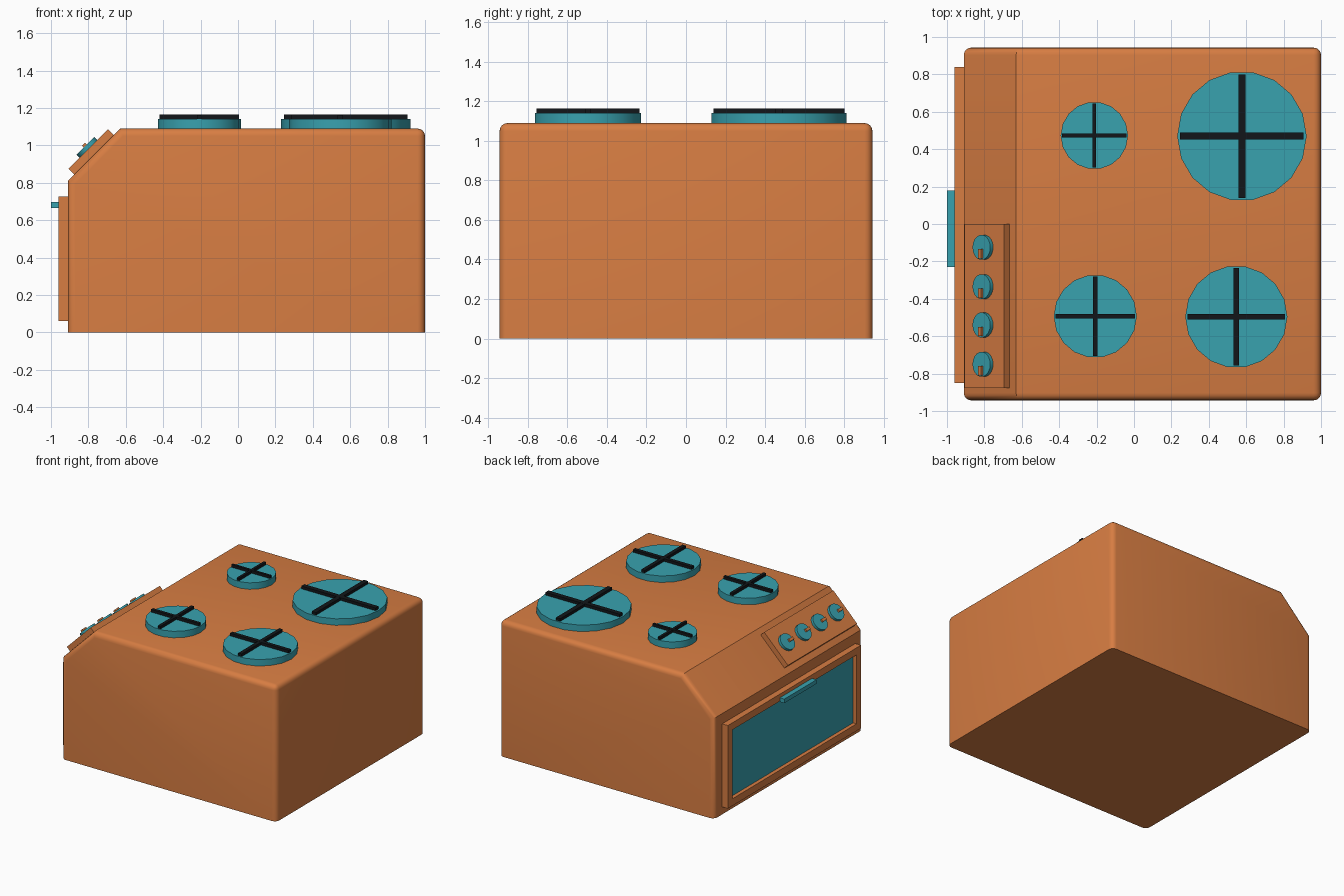
import bpy, bmesh, math
from mathutils import Matrix, Vector

if "Cube" in bpy.data.objects:
    bpy.data.objects.remove(bpy.data.objects["Cube"])


def material(name, rgb):
    m = bpy.data.materials.new(name)
    m.diffuse_color = (*rgb, 1)
    m.use_nodes = True
    m.node_tree.nodes["Principled BSDF"].inputs["Base Color"].default_value = m.diffuse_color
    return m


ORANGE = material("orange_enamel", (0.68, 0.205, 0.055))
TEAL = material("teal", (0.04, 0.36, 0.43))
BLACK = material("black_iron", (0.006, 0.008, 0.01))


def finish(name, bm, *mats, smooth=True):
    bmesh.ops.recalc_face_normals(bm, faces=bm.faces)
    me = bpy.data.meshes.new(name)
    bm.to_mesh(me)
    bm.free()
    for m in mats:
        me.materials.append(m)
    if smooth:
        me.shade_smooth()
        me.set_sharp_from_angle(angle=math.radians(30))
    ob = bpy.data.objects.new(name, me)
    bpy.context.collection.objects.link(ob)
    return ob


def add_box(bm, lo, hi, frame=Matrix()):
    lo, hi = Vector(lo), Vector(hi)
    m = frame @ Matrix.Translation((lo + hi) / 2) @ Matrix.Diagonal((*(hi - lo), 1))
    bmesh.ops.create_cube(bm, size=1, matrix=m)


def box(name, lo, hi, mat, frame=Matrix()):
    bm = bmesh.new()
    add_box(bm, lo, hi, frame)
    return finish(name, bm, mat, smooth=False)


def disc(name, r, h, mat, frame, sides=18):
    bm = bmesh.new()
    m = frame @ Matrix.Translation((0, 0, h / 2)) @ Matrix.Rotation(math.pi / 2, 4, 'Z')
    bmesh.ops.create_cone(bm, cap_ends=True, segments=sides, radius1=r, radius2=r,
                          depth=h, matrix=m)
    return finish(name, bm, mat)


# Body: side profile swept across the width, rounded except at base and slope
W, TOP = 0.943, 1.09
profile = [(-0.91, 0), (1, 0), (1, TOP), (-0.63, TOP), (-0.91, 0.81)]
bm = bmesh.new()
face = bm.faces.new([bm.verts.new((x, -W, z)) for x, z in profile])
ext = bmesh.ops.extrude_face_region(bm, geom=[face])
bmesh.ops.translate(bm, vec=(0, 2 * W, 0),
                    verts=[v for v in ext["geom"] if isinstance(v, bmesh.types.BMVert)])
bmesh.ops.recalc_face_normals(bm, faces=bm.faces)


def is_rounded(e):
    a, b = (v.co for v in e.verts)
    if a.z + b.z < 0.01:
        return False
    across = abs(a.y - b.y) > 1
    return not across or a.x > 0.9


bmesh.ops.bevel(bm, geom=[e for e in bm.edges if is_rounded(e)], offset=0.04,
                segments=4, profile=0.5, affect='EDGES')
finish("body", bm, ORANGE)

# Oven door with recessed window
bm = bmesh.new()
add_box(bm, (-0.96, -0.85, 0.06), (-0.91, 0.84, 0.727))
bm.normal_update()
pane = min(bm.faces, key=lambda f: f.calc_center_median().x)
bmesh.ops.inset_region(bm, faces=[pane], thickness=0.08)
bmesh.ops.inset_region(bm, faces=[pane], thickness=0.0005, depth=-0.03)
pane.material_index = 1
finish("oven_door", bm, ORANGE, TEAL, smooth=False)
box("door_handle", (-1, -0.23, 0.665), (-0.96, 0.18, 0.698), TEAL)

# Control panel on the slope: local x runs up the slope, z points outward
slope = Matrix.Translation((-0.77, 0, 0.95)) @ Matrix.Rotation(-math.pi / 4, 4, 'Y')
box("control_panel", (-0.149, -0.878, -0.005), (0.149, 0, 0.043), ORANGE, slope)
for i, y in enumerate((-0.125, -0.335, -0.54, -0.75)):
    knob = slope @ Matrix.Translation((0, y, 0.043))
    disc(f"knob_{i + 1}", 0.067, 0.022, TEAL, knob)
    box(f"knob_pointer_{i + 1}", (-0.011, -0.06, 0.02), (0.011, -0.01, 0.036), ORANGE, knob)

# Burners: disc with a crossed iron grate
for i, (x, y, r) in enumerate([(-0.212, 0.473, 0.18), (0.577, 0.47, 0.346),
                               (-0.207, -0.493, 0.222), (0.547, -0.496, 0.273)]):
    frame = Matrix.Translation((x, y, TOP))
    disc(f"burner_{i + 1}", r, 0.052, TEAL, frame)
    a, w = r * 0.955, r * 0.055
    bm = bmesh.new()
    add_box(bm, (-a, -w, 0.045), (a, w, 0.074), frame)
    add_box(bm, (-w, -a, 0.045), (w, a, 0.0735), frame)
    finish(f"grate_{i + 1}", bm, BLACK, smooth=False)
